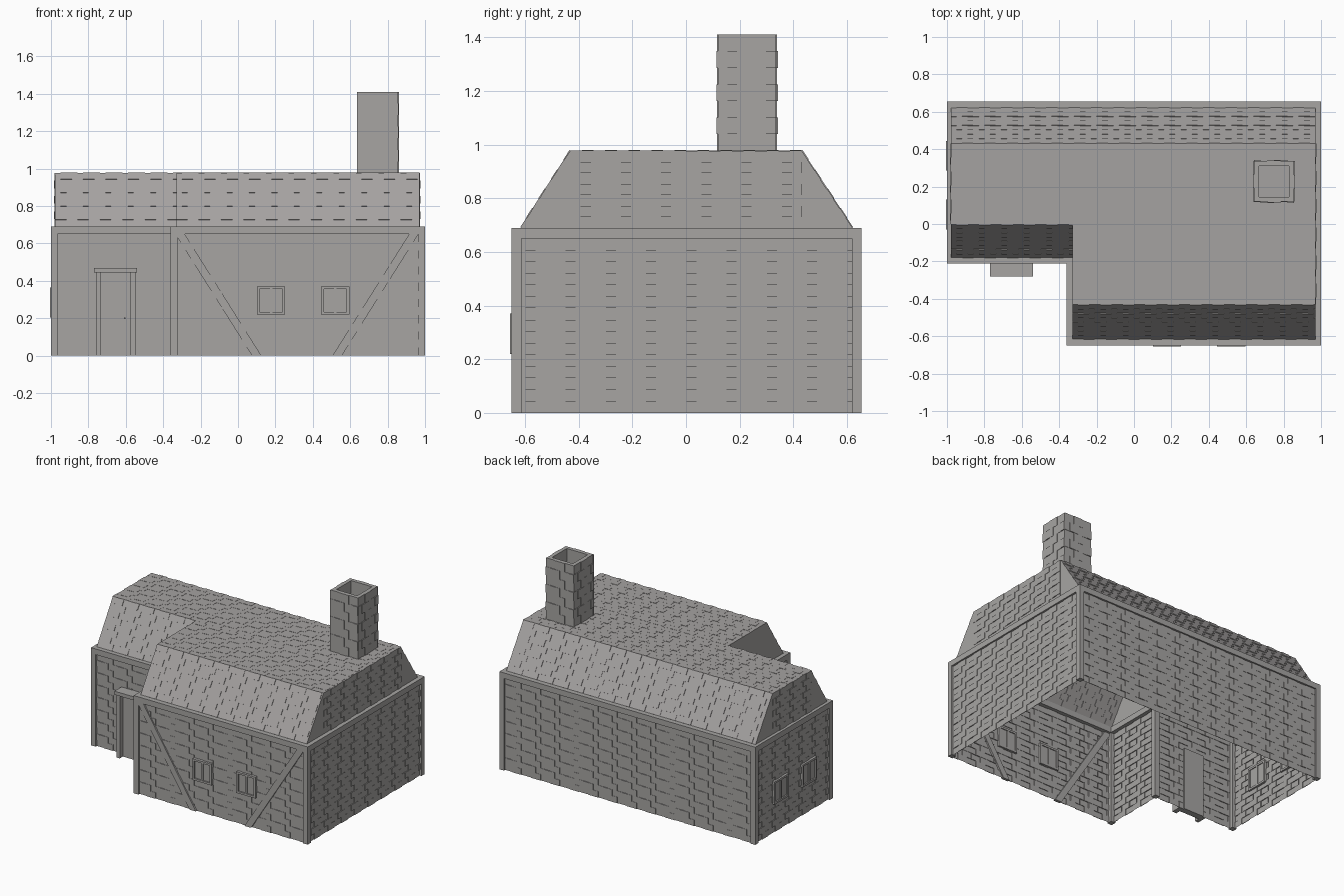
import bpy, bmesh, math
from mathutils import Vector as V

if "Cube" in bpy.data.objects:
    bpy.data.objects.remove(bpy.data.objects["Cube"])


def colour(name, rgb):
    m = bpy.data.materials.new(name)
    m.diffuse_color = (*rgb, 1)
    m.use_nodes = True
    m.node_tree.nodes["Principled BSDF"].inputs["Base Color"].default_value = m.diffuse_color
    return m


STONE = colour("dark_stone", (.385, .375, .365))
ROOF = colour("roof_tile", (.375, .36, .355))


def finish(name, bm, mat=STONE):
    me = bpy.data.meshes.new(name)
    bm.to_mesh(me)
    bm.free()
    me.materials.append(mat)
    ob = bpy.data.objects.new(name, me)
    bpy.context.collection.objects.link(ob)
    return ob


def poly(bm, pts):
    return bm.faces.new([bm.verts.new(p) for p in pts])


def boxes(name, pairs):
    bm = bmesh.new()
    for lo, hi in pairs:
        for v in bmesh.ops.create_cube(bm, size=1)["verts"]:
            v.co = V([(a + b) / 2 + c * (b - a) for a, b, c in zip(lo, hi, v.co)])
    return finish(name, bm)


def bricks(bm, o, a, b, bw, bh, depth=0.006):
    """Running-bond sheet from o to a (along) and b (up); bricks raised to uneven levels along a x b."""
    o, a, b = V(o), V(a), V(b)
    w, h = (a - o).length, (b - o).length
    u, v = (a - o) / w, (b - o) / h
    n = u.cross(v)
    rows = max(1, round(h / bh))
    bh = h / rows
    for r in range(rows):
        off = bw / 2 if r % 2 else 0
        for k in range(int((w + off) / bw) + 1):
            x0, x1 = max(0, k * bw - off), min(w, (k + 1) * bw - off)
            if x1 - x0 < 1e-4:
                continue
            base = [o + u * x + v * y for x, y in
                    ((x0, r * bh), (x1, r * bh), (x1, (r + 1) * bh), (x0, (r + 1) * bh))]
            level = (2 * (k % 2) + r % 2) / 3
            top = [p + n * depth * level for p in base]
            poly(bm, top)
            if level:
                for i in range(4):
                    j = (i + 1) % 4
                    poly(bm, [base[i], base[j], top[j], top[i]])


# Key levels and the L-shaped outline
EAVE, TOP, WALL = 0.69, 0.977, 0.65
outline = [(-1, -.212), (-.36, -.212), (-.36, -.65), (1, -.65), (1, .655), (-1, .655)]
N = len(outline)


def inset(d):
    """Outline offset inwards by d (axis-aligned, counter-clockwise)."""
    res = []
    for i in range(N):
        p, c, q = (V(outline[(i + k) % N]) for k in (-1, 0, 1))
        e1, e2 = (c - p).normalized(), (q - c).normalized()
        res.append(c + d * (V((-e1.y, e1.x)) + V((-e2.y, e2.x))))
    return res


# Brick walls, open underneath
ring = inset(.014)
bm = bmesh.new()
for i in range(N):
    p, q = ring[i], ring[(i + 1) % N]
    bricks(bm, (*p, 0), (*q, 0), (*p, WALL), .075, .043)
finish("brick_walls", bm)

# Eaves beam around the outline
bm = bmesh.new()
rims = [[[bm.verts.new((*p, z)) for p in loop] for z in (WALL, EAVE)] for loop in (inset(0), inset(.038))]
(ob_, ot), (ib, it) = rims
for i in range(N):
    j = (i + 1) % N
    for f in ((ob_[i], ob_[j], ot[j], ot[i]), (ib[j], ib[i], it[i], it[j]),
              (ot[i], ot[j], it[j], it[i]), (ob_[j], ob_[i], ib[i], ib[j])):
        bm.faces.new(f)
finish("eaves_beam", bm)

# Corner posts
boxes("corner_posts", [((min(p.x, q.x), min(p.y, q.y), 0), (max(p.x, q.x), max(p.y, q.y), WALL))
                       for p, q in zip(inset(0), inset(.036))])

# Roof: tiled flat top and steep slopes
L, R, M = -.978, .97, -.33
bm = bmesh.new()
bw, bh, d = .06, .045, .005
bricks(bm, (L, 0, TOP), (R, 0, TOP), (L, .43, TOP), bw, bh, .002)
bricks(bm, (M, -.43, TOP), (R, -.43, TOP), (M, 0, TOP), bw, bh, .002)
bricks(bm, (M, -.615, EAVE), (R, -.615, EAVE), (M, -.43, TOP), bw, bh, d)
bricks(bm, (L, -.18, EAVE), (M, -.18, EAVE), (L, 0, TOP), bw, bh, d)
bricks(bm, (R, .62, EAVE), (L, .62, EAVE), (R, .43, TOP), bw, bh, d)
finish("tiled_roof", bm, ROOF)

# Gable ends: bricked centre with plain triangles at the slopes
bm = bmesh.new()
bricks(bm, (R, -.43, EAVE), (R, .43, EAVE), (R, -.43, TOP), .075, .041)
bricks(bm, (L, .43, EAVE), (L, 0, EAVE), (L, .43, TOP), .075, .041)
poly(bm, [(R, -.615, EAVE), (R, -.43, EAVE), (R, -.43, TOP)])
poly(bm, [(R, .43, EAVE), (R, .62, EAVE), (R, .43, TOP)])
poly(bm, [(L, .62, EAVE), (L, .43, EAVE), (L, .43, TOP)])
poly(bm, [(L, 0, EAVE), (L, -.18, EAVE), (L, 0, TOP)])
poly(bm, [(M, -.18, EAVE), (M, -.615, EAVE), (M, -.43, TOP), (M, 0, TOP)])
finish("gable_ends", bm)

# Chimney: brick shell, rim and hollow flue
bm = bmesh.new()
x0, x1, y0, y1, CH, t = .641, .856, .119, .336, 1.41, .026
sq = [(x0, y0), (x1, y0), (x1, y1), (x0, y1)]
isq = [(x0 + t, y0 + t), (x1 - t, y0 + t), (x1 - t, y1 - t), (x0 + t, y1 - t)]
for i in range(4):
    j = (i + 1) % 4
    bricks(bm, (*sq[i], TOP), (*sq[j], TOP), (*sq[i], CH), .072, .062)
    poly(bm, [(*sq[i], CH), (*sq[j], CH), (*isq[j], CH), (*isq[i], CH)])
    poly(bm, [(*isq[j], TOP), (*isq[i], TOP), (*isq[i], CH), (*isq[j], CH)])
finish("chimney", bm)

# Diagonal braces through the front wall
bm = bmesh.new()
for xt, xb in ((-.31, .1), (.94, .53)):
    w = .025
    front = [(xb - w, 0), (xb + w, 0), (xt + w, WALL), (xt - w, WALL)]
    f = poly(bm, [(x, -.649, z) for x, z in front])
    for v in bmesh.ops.extrude_face_region(bm, geom=[f], use_keep_orig=True)["geom"]:
        if isinstance(v, bmesh.types.BMVert):
            v.co.y = -.629
bmesh.ops.recalc_face_normals(bm, faces=bm.faces)
finish("diagonal_braces", bm)


# Windows: frame, mullion and recessed pane, built facing -y then turned
def window(name, loc, turn, w=.15, h=.15):
    a, b, f = w / 2, h / 2, .014
    ob = boxes(name, [((-a, -.02, -b), (-a + f, .01, b)), ((a - f, -.02, -b), (a, .01, b)),
                      ((-a + f, -.02, b - f), (a - f, .01, b)), ((-a + f, -.02, -b), (a - f, .01, -b + f)),
                      ((-f / 2, -.018, -b + f), (f / 2, .008, b - f)),
                      ((-a + f, -.010, -b + f), (a - f, .004, b - f))])
    ob.location = loc
    ob.rotation_euler.z = turn


for i, x in enumerate((.177, .52)):
    window(f"front_window_{i}", (x, -.636, .295), 0)
for i, y in enumerate((.365, .05)):
    window(f"side_window_{i}", (-.984, y, .285), -math.pi / 2, .16, .16)

# Doorway: jambs, lintel, door and handle
boxes("door_frame", [((-.76, -.27, 0), (-.735, -.2, .445)), ((-.578, -.27, 0), (-.545, -.2, .445)),
                     ((-.77, -.28, .445), (-.54, -.2, .47))])
boxes("door", [((-.735, -.235, 0), (-.578, -.19, .445))])
boxes("door_handle", [((-.612, -.24, .175), (-.6, -.235, .22)), ((-.61, -.252, .195), (-.602, -.24, .205))])
